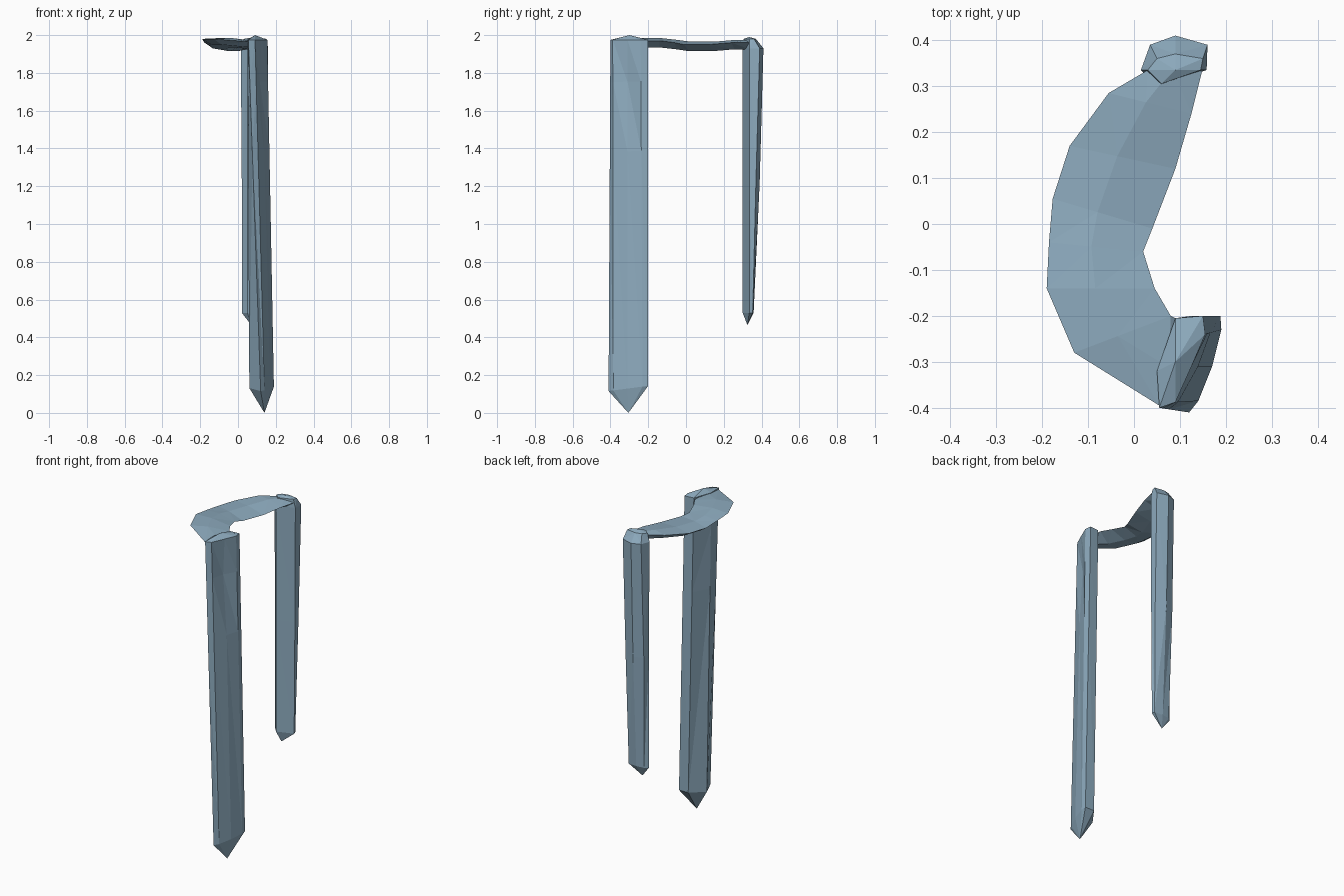
import bpy
import bmesh
from mathutils import Vector

default_cube = bpy.data.objects.get("Cube")
if default_cube:
    bpy.data.objects.remove(default_cube, do_unlink=True)

# Single cloth colour
cloth = bpy.data.materials.new("steel_blue_cloth")
cloth.use_nodes = True
colour = (0.27, 0.41, 0.52, 1)
cloth.diffuse_color = colour
cloth.node_tree.nodes["Principled BSDF"].inputs["Base Color"].default_value = colour


def loft(name, rings, start_tip=None, end_tip=None):
    """Skin a list of equal-sized rings, closing each end to a tip point or a flat cap."""
    bm = bmesh.new()
    loops = [[bm.verts.new(point) for point in ring] for ring in rings]
    count = len(loops[0])
    for lower, upper in zip(loops, loops[1:]):
        for i in range(count):
            j = (i + 1) % count
            bm.faces.new((lower[i], lower[j], upper[j], upper[i]))
    for loop, tip in ((loops[0], start_tip), (loops[-1], end_tip)):
        if tip is None:
            bm.faces.new(loop)
            continue
        apex = bm.verts.new(tip)
        for i in range(count):
            bm.faces.new((loop[i], loop[(i + 1) % count], apex))
    bmesh.ops.triangulate(bm, faces=[f for f in bm.faces if len(f.verts) > 3])
    bmesh.ops.recalc_face_normals(bm, faces=bm.faces)
    mesh = bpy.data.meshes.new(name)
    bm.to_mesh(mesh)
    bm.free()
    mesh.materials.append(cloth)
    scarf_part = bpy.data.objects.new(name, mesh)
    bpy.context.collection.objects.link(scarf_part)
    return scarf_part


def section(outline, height, slope=0, pivot=0):
    """Lift a flat outline to a height, optionally sloping it along y."""
    return [Vector((x, y, height + slope * (y - pivot))) for x, y in outline]


def blend(lower, upper, amount):
    """Ring part of the way between two rings."""
    return [a.lerp(b, amount) for a, b in zip(lower, upper)]


# Long front tail: a curved strip that flares outward towards its pointed hem
hem = section([(.12, -.41), (.14, -.385), (.17, -.31), (.19, -.23),
               (.188, -.2), (.125, -.2), (.06, -.29)], .13, .13, -.3)
collar = section([(.055, -.4), (.09, -.388), (.125, -.31), (.155, -.24),
                  (.15, -.2), (.09, -.205), (.05, -.32)], 1.975)
middle = blend(hem, collar, .68)
fold = blend(hem, collar, .88)
fold[2].x -= .015  # shallow crease down the outer face
loft("long_front_tail", [hem, middle, fold, collar],
     start_tip=(.14, -.305, 0), end_tip=(.09, -.3, 2))

# Short back tail: tapers in depth towards the hem
back_hem = section([(.02, .335), (.05, .3), (.15, .335),
                    (.145, .353), (.09, .358), (.04, .352)], .53)
back_middle = section([(.02, .335), (.05, .3), (.155, .335),
                       (.155, .37), (.09, .39), (.03, .37)], 1.22)
back_shoulder = section([(.015, .335), (.05, .3), (.158, .335),
                         (.16, .39), (.09, .41), (.035, .39)], 1.93)
back_crown = section([(.03, .335), (.06, .305), (.145, .335),
                      (.15, .36), (.09, .37), (.05, .36)], 1.98)
loft("short_back_tail", [back_hem, back_middle, back_shoulder, back_crown],
     start_tip=(.07, .325, .465), end_tip=(.09, .335, 1.99))

# Neck band: outer edge, inner edge and crest height at stations from front to back
stations = [
    ((.055, -.395), (.1, -.21), 1.97),
    ((-.13, -.28), (.08, -.2), 1.985),
    ((-.19, -.14), (.045, -.14), 1.985),
    ((-.185, -.04), (.02, -.06), 1.975),
    ((-.177, .055), (.04, -.01), 1.965),
    ((-.14, .17), (.09, .12), 1.965),
    ((-.055, .285), (.125, .24), 1.975),
    ((.03, .335), (.15, .34), 1.975),
]
band = []
for (ox, oy), (ix, iy), crest in stations:
    outer = Vector((ox, oy, crest - .005))
    inner = Vector((ix, iy, crest - .015))
    top = outer.lerp(inner, .45)
    top.z = crest
    under = outer.lerp(inner, .6)
    under.z = crest - .05
    outer_under = outer.lerp(inner, .2)
    outer_under.z = crest - .035
    band.append([outer, top, inner, under, outer_under])
loft("neck_band", band)
